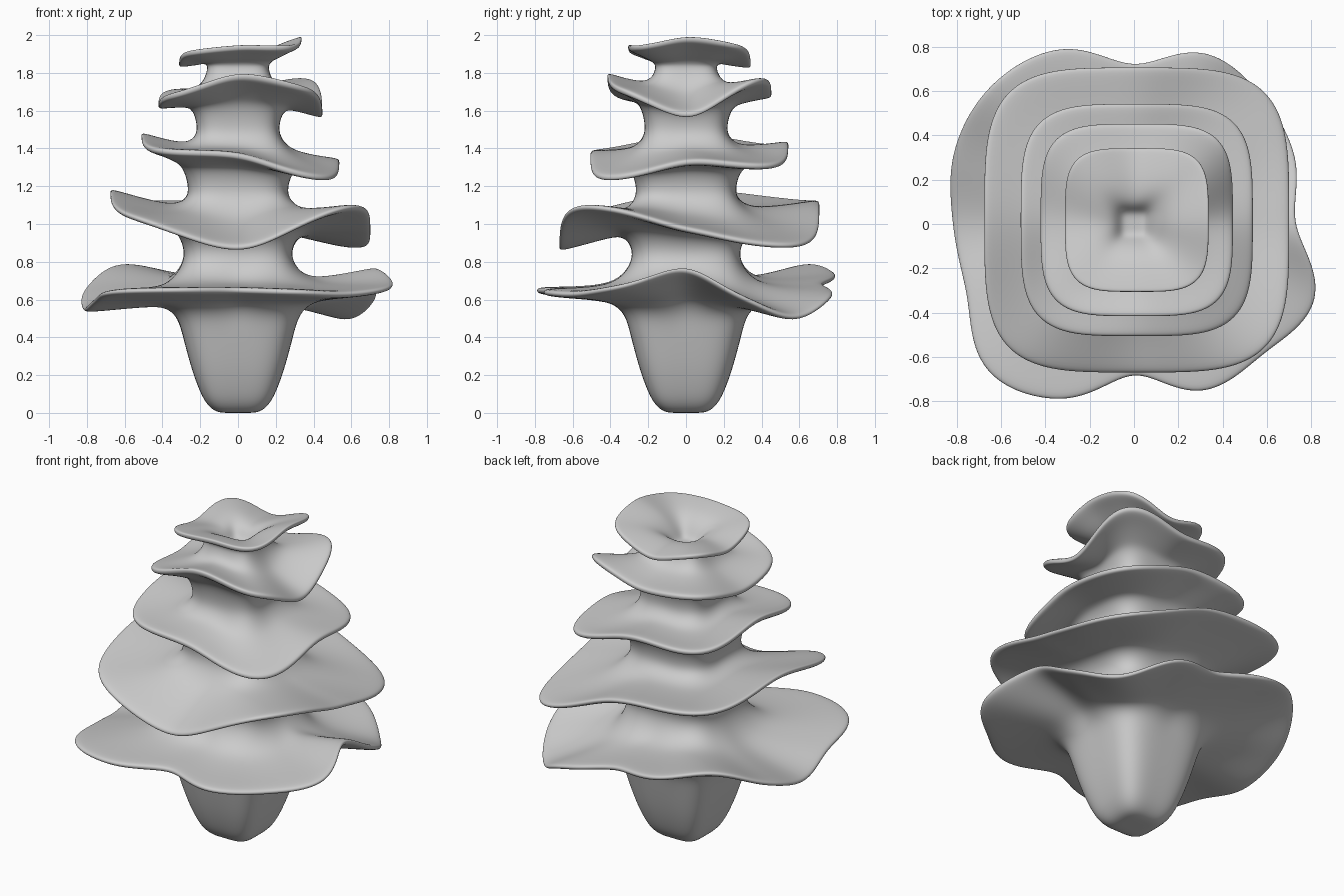
import bpy, bmesh, math

if "Cube" in bpy.data.objects:
    bpy.data.objects.remove(bpy.data.objects["Cube"])

SEG = 64


def periodic(vals, ang):
    """Smooth periodic interpolation of evenly spaced values round the circle."""
    n = len(vals)
    u = ang / (2 * math.pi) * n
    i = int(math.floor(u))
    f = u - i
    a, b, c, d = (vals[(i + k) % n] for k in (-1, 0, 1, 2))
    return b + 0.5 * f * (c - a + f * (2*a - 5*b + 4*c - d + f * (3*(b - c) + d - a)))


def squircle(ang, n=4.0):
    return (abs(math.cos(ang))**n + abs(math.sin(ang))**n) ** (-1 / n)


# Each tier: rim half-width, rim heights round the circle (from +x, anticlockwise)
tiers = [
    (0.70, [.76, .61, .505, .62, .68, .73, .78, .65, .55, .60, .64, .65, .65, .64, .63, .67]),
    (0.69, [.97, .89, 1.09, 1.12, 1.17, 1.04, .875, 1.09]),
    (0.525, [1.33, 1.31, 1.42, 1.41, 1.47, 1.39, 1.36, 1.245]),
    (0.435, [1.58, 1.76, 1.69, 1.70, 1.63, 1.68, 1.785, 1.71]),
    (0.325, [1.985, 1.94, 1.845, 1.90, 1.85, 1.91, 1.94, 1.94]),
]
# Uneven outline of the lowest tier
skirt = [.73, .79, .82, .84, .72, .86, .90, .88, .82, .82, .94, .86, .68, .82, .83, .89]
# Waists: half-width and height (below tier 1, then between tiers)
waists = [(.30, .44), (.28, .84), (.26, 1.17), (.215, 1.50), (.16, 1.83)]

bm = bmesh.new()
rings = []
angles = [2 * math.pi * k / SEG for k in range(SEG)]


def add_ring(fn):
    rings.append([bm.verts.new(fn(a)) for a in angles])


def plain(r, z):
    add_ring(lambda a: (r * squircle(a) * math.cos(a), r * squircle(a) * math.sin(a), z))


def tier_ring(index, inner, t, z, follow):
    """Ring at fraction t from waist to rim, following the rim wave by 'follow'."""
    rim, heights = tiers[index]
    mean = sum(heights) / len(heights)
    off = 0.018 * t if index else 0

    def point(a):
        s = squircle(a)
        outer = periodic(skirt, a) if index == 0 else rim * s
        r = inner * s * (1 - t) + outer * t
        return (r * math.cos(a) + off * 0.7, r * math.sin(a) + off,
                z + follow * (periodic(heights, a) - mean))
    add_ring(point)


# Tapered foot
for r, z in [(.06, 0), (.12, .003), (.17, .05), (.205, .12), (.245, .23), (.28, .36)]:
    plain(r, z)

# Wavy tiers with a waist below each one
for i, (rim, heights) in enumerate(tiers):
    mean = sum(heights) / len(heights)
    r0, z0 = waists[i]
    plain(r0, z0)
    drop = mean - 0.05 - z0
    for t, k in [(.05, .5), (.16, .85), (.32, .97)]:
        tier_ring(i, r0, t, z0 + drop * k, t)
    for t, dz in [(.65, -.035), (.93, -.024), (.995, -.014), (1.0, .008)]:
        tier_ring(i, r0, t, mean + dz, t ** 0.9)
    if i < 4:
        r1, z1 = waists[i + 1]
        rise = z1 - mean - 0.03
        for t, dz in [(.94, .017), (.65, .018), (.32, .03), (.16, .03 + rise * .2),
                      (.05, .03 + rise * .55)]:
            tier_ring(i, r1, t, mean + dz, t ** 0.9)

# Funnel in the top
for t, z in [(.93, 1.922), (.65, 1.915), (.35, 1.90)]:
    tier_ring(4, .06, t, z, t)
for r, z in [(.09, 1.86), (.06, 1.81), (.035, 1.80)]:
    plain(r, z)

for lo, hi in zip(rings, rings[1:]):
    for k in range(SEG):
        j = (k + 1) % SEG
        bm.faces.new((lo[k], lo[j], hi[j], hi[k]))
for ring, z in ((rings[0], 0), (rings[-1], 1.80)):
    mid = bm.verts.new((0, 0, z))
    for k in range(SEG):
        bm.faces.new((ring[k], ring[(k + 1) % SEG], mid))
bmesh.ops.recalc_face_normals(bm, faces=bm.faces)
for f in bm.faces:
    f.smooth = True

mesh = bpy.data.meshes.new("tiered_tree")
bm.to_mesh(mesh)
bm.free()
tree = bpy.data.objects.new("tiered_tree", mesh)
bpy.context.collection.objects.link(tree)
sub = tree.modifiers.new("smooth", 'SUBSURF')
sub.levels = sub.render_levels = 2
